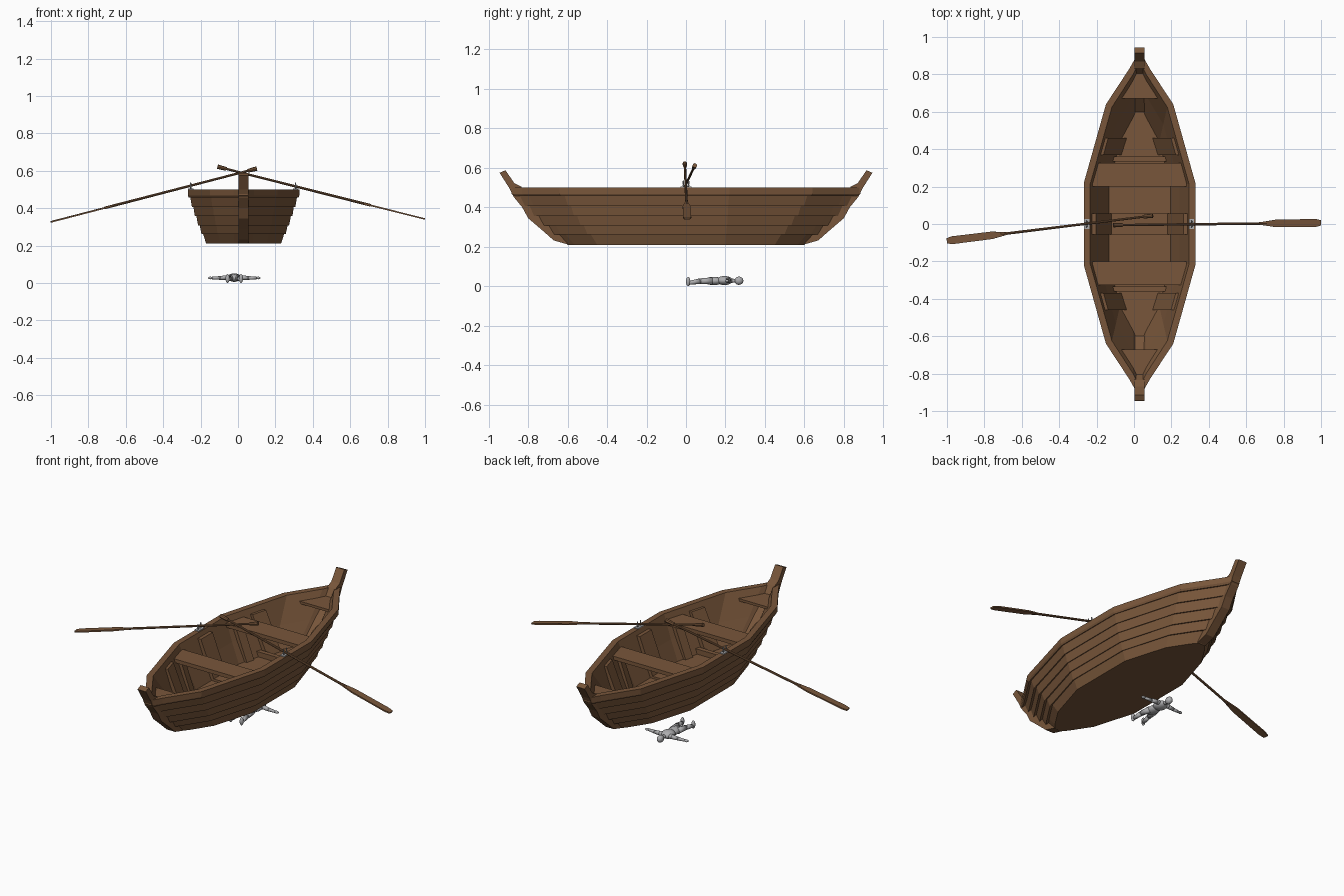
import bpy, bmesh, math
from mathutils import Vector, Matrix

if "Cube" in bpy.data.objects:
    bpy.data.objects.remove(bpy.data.objects["Cube"])

CX = 0.03                      # boat centre line


def material(name, rgb):
    m = bpy.data.materials.new(name)
    m.use_nodes = True
    m.diffuse_color = (*rgb, 1)
    m.node_tree.nodes["Principled BSDF"].inputs["Base Color"].default_value = (*rgb, 1)
    return m


WOOD = material("brown wood", (0.19, 0.094, 0.043))
METAL = material("grey metal", (0.42, 0.42, 0.43))


def finish(name, bm, mat, smooth=False):
    bmesh.ops.recalc_face_normals(bm, faces=bm.faces)
    me = bpy.data.meshes.new(name)
    bm.to_mesh(me)
    bm.free()
    me.materials.append(mat)
    for p in me.polygons:
        p.use_smooth = smooth
    ob = bpy.data.objects.new(name, me)
    bpy.context.collection.objects.link(ob)
    return ob


def loft(bm, loops):
    """Skin matching closed loops and cap both ends."""
    rows = [[bm.verts.new(p) for p in lp] for lp in loops]
    n = len(rows[0])
    for a, b in zip(rows, rows[1:]):
        for i in range(n):
            j = (i + 1) % n
            bm.faces.new((a[i], a[j], b[j], b[i]))
    bm.faces.new(rows[0][::-1])
    bm.faces.new(rows[-1])


def solid(name, loops, mat=WOOD):
    bm = bmesh.new()
    loft(bm, loops)
    return finish(name, bm, mat)


def box(name, x, y, z, mat=WOOD):
    return solid(name, [[(x[0], y[0], h), (x[1], y[0], h), (x[1], y[1], h), (x[0], y[1], h)] for h in z], mat)


def rod(bm, p, q, r0, r1, seg=10):
    p, q = Vector(p), Vector(q)
    d = q - p
    rot = d.to_track_quat('Z', 'Y').to_matrix().to_4x4()
    bmesh.ops.create_cone(bm, cap_ends=True, segments=seg, radius1=r0, radius2=r1,
                          depth=d.length, matrix=Matrix.Translation((p + q) / 2) @ rot)


def ball(bm, p, size):
    bmesh.ops.create_uvsphere(bm, u_segments=14, v_segments=9, radius=1,
                              matrix=Matrix.Translation(p) @ Matrix.Diagonal((*size, 1)))


# Hull: (y, half width) stations from midship to stem
OUT_LOW = [(0.2, 0.2), (0.45, 0.125), (0.565, 0.05), (0.6, 0.022)]
OUT_TOP = [(0.22, 0.298), (0.64, 0.18), (0.83, 0.055), (0.885, 0.024)]
IN_LOW = [(0.2, 0.165), (0.44, 0.105), (0.57, 0.035), (0.63, 0.008)]
IN_TOP = [(0.215, 0.264), (0.625, 0.148), (0.8, 0.035), (0.85, 0.01)]
FLOOR, RIM, KEEL = 0.25, 0.5, 0.21


def blend(a, b, t):
    return [(p[0] + (q[0] - p[0]) * t, p[1] + (q[1] - p[1]) * t) for p, q in zip(a, b)]


def ring(st, z):
    quads = [(1, 1, st), (-1, 1, st[::-1]), (-1, -1, st), (1, -1, st[::-1])]
    return [(CX + sx * w, sy * y, z) for sx, sy, s in quads for y, w in s]


# Overlapping planks: every lap steps outwards
loops = [ring(OUT_LOW, KEEL)]
for z, f in [(0.265, 0.22), (0.31, 0.4), (0.36, 0.58), (0.41, 0.74), (0.46, 0.91)]:
    loops.append(ring(blend(OUT_LOW, OUT_TOP, f - 0.04), z))
    loops.append(ring(blend(OUT_LOW, OUT_TOP, f + 0.04), z - 0.003))
loops += [ring(OUT_TOP, 0.468), ring(OUT_TOP, RIM), ring(IN_TOP, RIM),
          ring(blend(IN_LOW, IN_TOP, 0.5), 0.365), ring(IN_LOW, FLOOR)]
solid("hull", loops)


def inner_half(y, z):
    """Half width of the inside wall at a given length and height."""
    st = blend(IN_LOW, IN_TOP, (z - FLOOR) / (RIM - FLOOR))
    y = abs(y)
    if y <= st[0][0]:
        return st[0][1]
    for (y0, w0), (y1, w1) in zip(st, st[1:]):
        if y <= y1:
            return w0 + (w1 - w0) * (y - y0) / (y1 - y0)
    return st[-1][1]


def board(name, y0, y1, z0, z1, extra=0.012):
    """Plank across the boat, trimmed to the inside of the hull."""
    a, b = (inner_half(y, z1) + extra for y in (y0, y1))
    solid(name, [[(CX - a, y0, z), (CX + a, y0, z), (CX + b, y1, z), (CX - b, y1, z)] for z in (z0, z1)])


def wall_rib(name, side, y0, y1, z0, z1, low, high):
    """Timber lying against the inside wall."""
    rows = []
    for z, t in ((z0, low), (z1, high)):
        a, b = inner_half(y0, z), inner_half(y1, z)
        rows.append([(CX + side * w, y, z) for w, y in
                     ((a + 0.008, y0), (b + 0.008, y1), (b - t, y1), (a - t, y0))])
    solid(name, rows)


# Stem posts, benches, decks and frames at both ends
STEM = [(0.6, 0.212), (0.67, 0.232), (0.73, 0.285), (0.8, 0.345), (0.83, 0.4), (0.875, 0.455),
        (0.897, 0.5), (0.945, 0.575), (0.915, 0.588), (0.87, 0.522), (0.835, 0.505), (0.78, 0.43), (0.6, 0.26)]
for s, end in ((-1, "front"), (1, "back")):
    solid(end + "_stem_post", [[(CX + x, s * y, z) for y, z in STEM] for x in (-0.027, 0.027)])
    board(end + "_bench", s * 0.2, s * 0.325, 0.445, 0.467)
    board(end + "_deck", s * 0.67, s * 0.84, 0.447, 0.462)
    board(end + "_floor_beam", s * 0.335, s * 0.362, FLOOR - 0.01, 0.28, 0)
    for side, nm in ((-1, "right"), (1, "left")):
        wall_rib(f"{end}_{nm}_rib", side, s * 0.37, s * 0.46, FLOOR, 0.47, 0.025, 0.015)
        wall_rib(f"{end}_{nm}_bench_knee", side, s * 0.24, s * 0.29, FLOOR, 0.446, 0.015, 0.02)

# Midship frame
board("middle_floor_beam", -0.055, 0.055, FLOOR - 0.01, 0.263, 0)
for side, nm in ((-1, "right"), (1, "left")):
    wall_rib(f"middle_{nm}_rib", side, -0.055, 0.055, FLOOR, 0.475, 0.02, 0.02)


# Oars
def oar(name, grip, tip):
    grip, tip = Vector(grip), Vector(tip)
    length = (tip - grip).length
    ax = (tip - grip).normalized()
    ay = Vector((0, 0, 1)).cross(ax).normalized()
    frame = Matrix((ax, ay, ax.cross(ay))).transposed().to_4x4()
    frame.translation = grip
    bm = bmesh.new()
    rod(bm, (0, 0, 0), (0.05, 0, 0), 0.012, 0.01, 8)
    rod(bm, (0.05, 0, 0), (length - 0.3, 0, 0), 0.006, 0.007, 8)
    half = [(length - 0.34, 0.006), (length - 0.25, 0.02), (length - 0.03, 0.021), (length, 0.014)]
    outline = half + [(x, -y) for x, y in half[::-1]]
    loft(bm, [[(x, y, z) for x, y in outline] for z in (-0.004, 0.004)])
    bm.transform(frame)
    finish(name, bm, WOOD)


oar("left_oar", (-0.11, -0.006, 0.622), (1.0, 0.006, 0.342))
oar("right_oar", (0.1, 0.045, 0.612), (-1.0, -0.09, 0.327))

# Oarlocks: plate, pin and ring
for x, nm in ((-0.253, "right"), (0.308, "left")):
    box(nm + "_oarlock_plate", (x - 0.014, x + 0.014), (-0.027, 0.027), (0.498, 0.505), METAL)
    bm = bmesh.new()
    for s in (-1, 1):
        rod(bm, (x, s * 0.008, 0.502), (x, s * 0.015, 0.515), 0.004, 0.004, 8)
        rod(bm, (x, s * 0.015, 0.515), (x, s * 0.013, 0.536), 0.004, 0.003, 8)
    finish(nm + "_oarlock", bm, METAL)

# Small figure lying on its back under the boat
FX = -0.02
bm = bmesh.new()
ball(bm, (FX, 0.268, 0.028), (0.018, 0.023, 0.021))
rod(bm, (FX, 0.225, 0.028), (FX, 0.255, 0.028), 0.011, 0.009)
ball(bm, (FX, 0.195, 0.029), (0.038, 0.042, 0.023))
ball(bm, (FX, 0.14, 0.027), (0.031, 0.05, 0.021))
for s in (-1, 1):
    shoulder, elbow, wrist = [(FX + s * x, y, z) for x, y, z in
                              ((0.033, 0.215, 0.03), (0.075, 0.211, 0.027), (0.118, 0.208, 0.027))]
    hip, knee, ankle = [(FX + s * x, y, z) for x, y, z in
                        ((0.017, 0.132, 0.027), (0.026, 0.072, 0.026), (0.034, 0.014, 0.017))]
    rod(bm, shoulder, elbow, 0.013, 0.010)
    rod(bm, elbow, wrist, 0.010, 0.007)
    rod(bm, hip, knee, 0.018, 0.014)
    rod(bm, knee, ankle, 0.014, 0.010)
    ball(bm, shoulder, (0.014,) * 3)
    ball(bm, elbow, (0.010,) * 3)
    ball(bm, knee, (0.014,) * 3)
    ball(bm, (FX + s * 0.128, 0.208, 0.027), (0.013, 0.01, 0.007))
    ball(bm, (FX + s * 0.036, 0.011, 0.024), (0.011, 0.011, 0.024))
finish("small_figure", bm, METAL, smooth=True)
